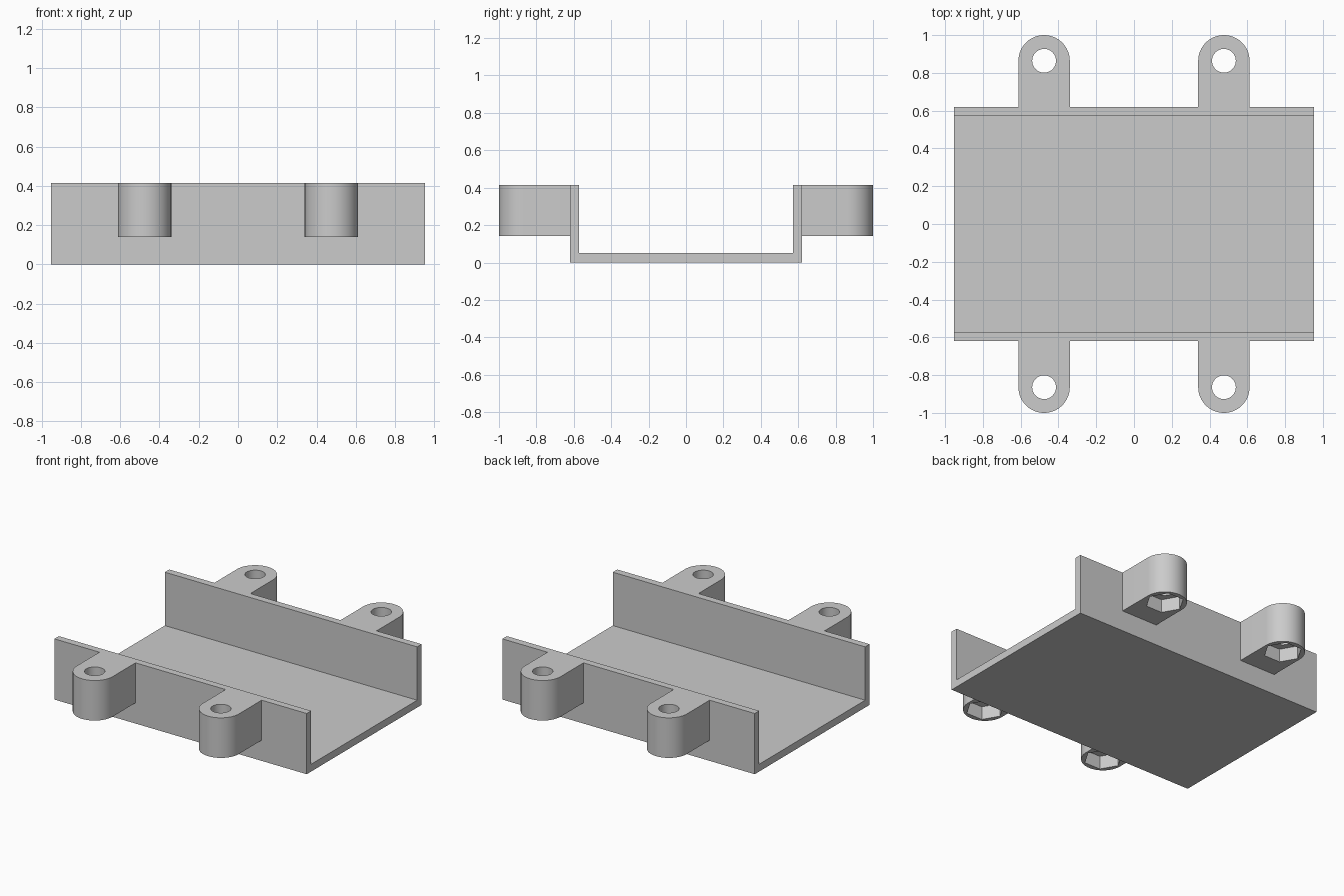
import bpy, bmesh, math

cube = bpy.data.objects.get("Cube")
if cube:
    bpy.data.objects.remove(cube, do_unlink=True)

# Main dimensions
HALF_LENGTH, HALF_WIDTH, HEIGHT = 0.952, 0.619, 0.414
WALL, FLOOR = 0.048, 0.05
TAB_X, TAB_Y, TAB_RADIUS, TAB_BOTTOM = 0.476, 0.864, 0.136, 0.141
HOLE_RADIUS, NUT_RADIUS, NUT_DEPTH = 0.063, 0.12, 0.09

grey = bpy.data.materials.new("light grey")
grey.use_nodes = True
grey.diffuse_color = (0.6, 0.6, 0.6, 1)
grey.node_tree.nodes["Principled BSDF"].inputs["Base Color"].default_value = (0.6, 0.6, 0.6, 1)


def extrude(name, points, offset):
    """Extrude a closed outline of 3D points along an offset vector."""
    bm = bmesh.new()
    face = bm.faces.new([bm.verts.new(p) for p in points])
    result = bmesh.ops.extrude_face_region(bm, geom=[face])
    verts = [g for g in result["geom"] if isinstance(g, bmesh.types.BMVert)]
    bmesh.ops.translate(bm, verts=verts, vec=offset)
    bmesh.ops.recalc_face_normals(bm, faces=bm.faces[:])
    mesh = bpy.data.meshes.new(name)
    bm.to_mesh(mesh)
    bm.free()
    mesh.materials.append(grey)
    obj = bpy.data.objects.new(name, mesh)
    bpy.context.collection.objects.link(obj)
    return obj


def arc(radius, steps, sweep, z, closed=False):
    count = steps if closed else steps + 1
    return [(radius * math.cos(sweep * i / steps),
             radius * math.sin(sweep * i / steps), z) for i in range(count)]


def cut(target, cutter):
    mod = target.modifiers.new("cut", "BOOLEAN")
    mod.operation = "DIFFERENCE"
    mod.solver = "EXACT"
    mod.object = cutter
    bpy.context.view_layer.objects.active = target
    bpy.ops.object.modifier_apply(modifier=mod.name)
    bpy.data.objects.remove(cutter, do_unlink=True)


# U-shaped channel with open ends
inner = HALF_WIDTH - WALL
half = [(inner, FLOOR), (inner, HEIGHT), (HALF_WIDTH, HEIGHT), (HALF_WIDTH, 0)]
profile = half + [(-y, z) for y, z in reversed(half)]
extrude("channel_tray", [(-HALF_LENGTH, y, z) for y, z in profile],
        (2 * HALF_LENGTH, 0, 0))

# Rounded mounting tab, modelled around its screw hole
root = HALF_WIDTH - TAB_Y
outline = arc(TAB_RADIUS, 32, math.pi, TAB_BOTTOM)
outline += [(-TAB_RADIUS, root, TAB_BOTTOM), (TAB_RADIUS, root, TAB_BOTTOM)]
tab = extrude("mounting_tab_back_left", outline, (0, 0, HEIGHT - TAB_BOTTOM))

# Screw hole and hexagonal nut pocket from below
cut(tab, extrude("hole_cutter", arc(HOLE_RADIUS, 40, math.tau, 0, True), (0, 0, 1)))
cut(tab, extrude("nut_cutter", arc(NUT_RADIUS, 6, math.tau, 0, True),
                 (0, 0, TAB_BOTTOM + NUT_DEPTH)))

bpy.ops.object.select_all(action="DESELECT")
tab.select_set(True)
bpy.context.view_layer.objects.active = tab
bpy.ops.object.shade_smooth_by_angle(angle=math.radians(30))

# Place the four tabs
for end, y_sign in (("back", 1), ("front", -1)):
    for side, x_sign in (("left", 1), ("right", -1)):
        part = tab
        if (x_sign, y_sign) != (1, 1):
            part = tab.copy()
            part.name = f"mounting_tab_{end}_{side}"
            bpy.context.collection.objects.link(part)
        part.location = (x_sign * TAB_X, y_sign * TAB_Y, 0)
        part.rotation_euler.z = 0 if y_sign > 0 else math.pi
